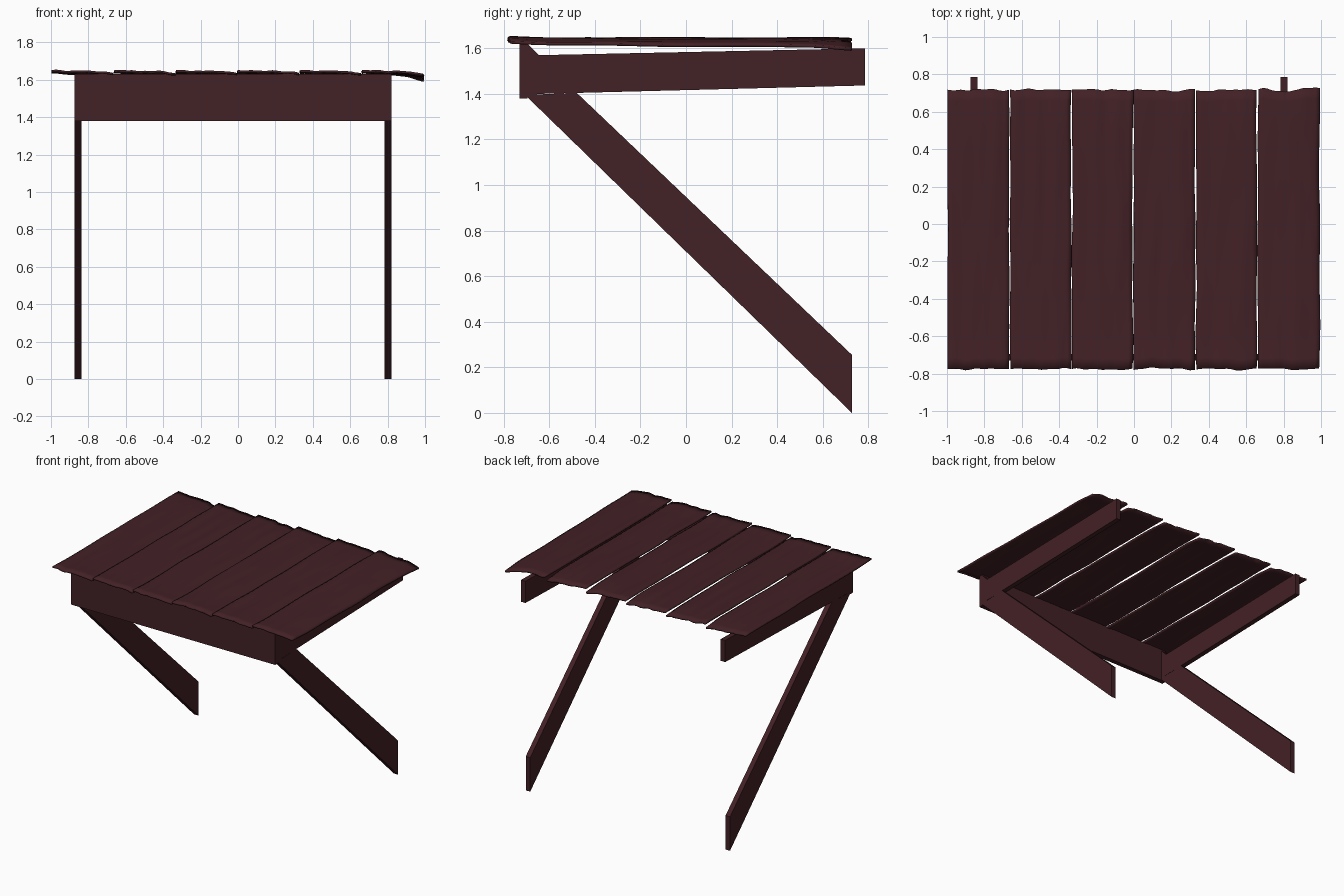
import bpy, bmesh, random
from mathutils import Vector, noise

if "Cube" in bpy.data.objects:
    bpy.data.objects.remove(bpy.data.objects["Cube"])

random.seed(4)
wood = bpy.data.materials.new("dark_red_wood")
wood.diffuse_color = (0.055, 0.015, 0.019, 1)
wood.use_nodes = True
wood.node_tree.nodes["Principled BSDF"].inputs["Base Color"].default_value = wood.diffuse_color


def finish(bm, name):
    bmesh.ops.recalc_face_normals(bm, faces=bm.faces)
    mesh = bpy.data.meshes.new(name)
    bm.to_mesh(mesh)
    bm.free()
    mesh.materials.append(wood)
    obj = bpy.data.objects.new(name, mesh)
    bpy.context.collection.objects.link(obj)
    return obj


def side_profile(name, pts, x0, x1):
    """Extrude a closed (y, z) outline from x0 to x1."""
    bm = bmesh.new()
    face = bm.faces.new([bm.verts.new((x0, y, z)) for y, z in pts])
    ext = bmesh.ops.extrude_face_region(bm, geom=[face])
    verts = [g for g in ext["geom"] if isinstance(g, bmesh.types.BMVert)]
    bmesh.ops.translate(bm, verts=verts, vec=(x1 - x0, 0, 0))
    return finish(bm, name)


def plank(i, x0, x1, nx=14, ny=26):
    """Thin weathered board with ragged ends, wavy sides and a lowered right edge."""
    bm = bmesh.new()
    last = i == 5
    rows = []
    for r in range(ny + 1):
        v = r / ny
        row = []
        for c in range(nx + 1):
            u = c / nx
            left = x0 + 0.007 * noise.noise(Vector((i * 7.3, v * 5, 1)))
            right = x1 + 0.007 * noise.noise(Vector((i * 7.3, v * 5, 9)))
            front = -0.775 + 0.012 * noise.noise(Vector((u * 5, i * 3.1, 20)))
            back = 0.718 + 0.016 * noise.noise(Vector((u * 5, i * 3.1, 40)))
            y = front + (back - front) * v
            # grain stretched along the board, plus curl
            z = 1.646 + 0.006 * noise.noise(Vector((u * 6, v * 3, i * 5)))
            z -= 0.007 * u + 0.008 * max(0, (u - 0.7) / 0.3) ** 2
            if last:
                z -= 0.012 * max(0, (u - 0.6) / 0.4) * (0.4 + v)
            z -= 0.014 * u * max(0, (v - 0.9) / 0.1)
            z += 0.006 * max(0, (0.1 - v) / 0.1)
            row.append(bm.verts.new((left + (right - left) * u, y, z)))
        rows.append(row)
    for a, b in zip(rows, rows[1:]):
        for c in range(nx):
            bm.faces.new((a[c], a[c + 1], b[c + 1], b[c]))
    obj = finish(bm, f"roof_plank_{i + 1}")
    if obj.data.polygons[0].normal.z < 0:
        obj.data.flip_normals()
    mod = obj.modifiers.new("thickness", 'SOLIDIFY')
    mod.thickness = 0.012
    mod.offset = -1
    return obj


# Roof planks
edges = [-0.998, -0.664, -0.332, -0.003, 0.330, 0.661, 0.998]
planks = [plank(i, edges[i] + 0.002, edges[i + 1] - 0.004) for i in range(6)]
bpy.ops.object.select_all(action='DESELECT')
for p in planks:
    p.select_set(True)
bpy.context.view_layer.objects.active = planks[0]
bpy.ops.object.shade_smooth_by_angle(angle=0.5)

# Front fascia board
side_profile("front_board",
             [(-0.73, 1.38), (-0.73, 1.63), (-0.695, 1.63), (-0.695, 1.38)],
             -0.875, 0.82)

# Side rafters and the slanted braces below them
for side, x in (("left", -0.875), ("right", 0.783)):
    side_profile(f"{side}_rafter",
                 [(-0.73, 1.385), (-0.73, 1.625), (-0.70, 1.625), (-0.645, 1.57),
                  (0.785, 1.60), (0.785, 1.437), (-0.645, 1.40)],
                 x, x + 0.037)
    side_profile(f"{side}_brace",
                 [(0.728, 0.0), (0.728, 0.255), (-0.48, 1.405), (-0.706, 1.395)],
                 x, x + 0.037)
